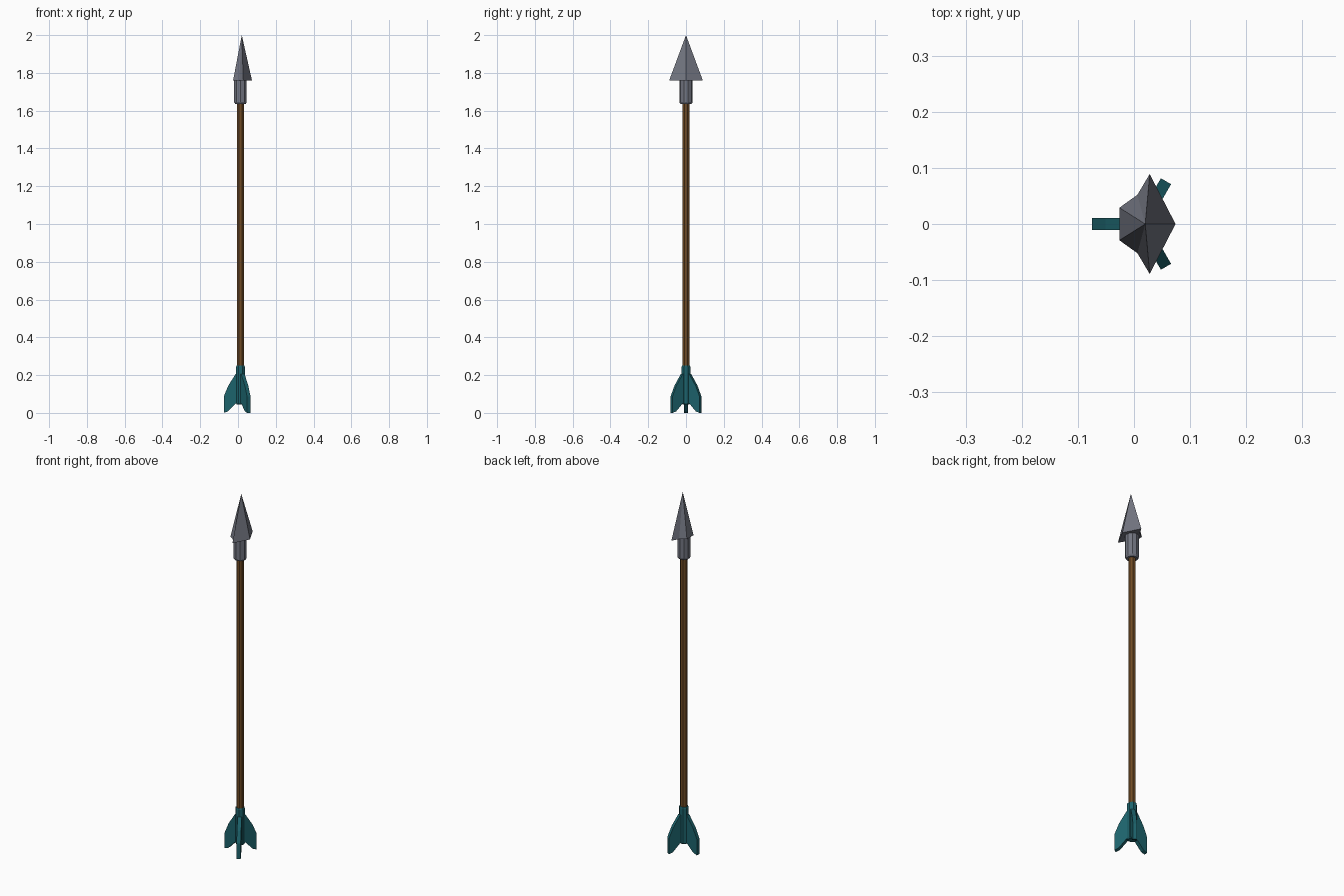
import bpy, bmesh, math
from mathutils import Matrix, Vector

if "Cube" in bpy.data.objects:
    bpy.data.objects.remove(bpy.data.objects["Cube"])

AX = 0.013  # x position of the arrow's axis


def material(name, rgb):
    m = bpy.data.materials.new(name)
    m.diffuse_color = (*rgb, 1)
    m.use_nodes = True
    m.node_tree.nodes["Principled BSDF"].inputs["Base Color"].default_value = m.diffuse_color
    return m


steel = material("steel grey", (0.17, 0.18, 0.22))
wood = material("brown wood", (0.16, 0.07, 0.018))
teal = material("teal feather", (0.012, 0.125, 0.15))


def finish(name, bm, mat):
    bmesh.ops.recalc_face_normals(bm, faces=bm.faces)
    me = bpy.data.meshes.new(name)
    bm.to_mesh(me)
    bm.free()
    me.materials.append(mat)
    ob = bpy.data.objects.new(name, me)
    bpy.context.collection.objects.link(ob)
    return ob


def lathe(name, profile, sides, mat):
    """Closed faceted column from (radius, z) rings."""
    bm = bmesh.new()
    rings = []
    for r, z in profile:
        angles = [2 * math.pi * (i + 0.5) / sides for i in range(sides)]
        rings.append([bm.verts.new((AX + r * math.cos(a), r * math.sin(a), z)) for a in angles])
    for lo, hi in zip(rings, rings[1:]):
        for i in range(sides):
            j = (i + 1) % sides
            bm.faces.new((lo[i], lo[j], hi[j], hi[i]))
    bm.faces.new(rings[0])
    bm.faces.new(rings[-1])
    return finish(name, bm, mat)


# Shaft, feather collar and head socket
lathe("shaft", [(0.019, 0.06), (0.019, 1.70)], 8, wood)
lathe("feather_collar", [(0.021, 0.045), (0.025, 0.052), (0.025, 0.245), (0.022, 0.25)], 8, teal)
lathe("head_socket", [(0.029, 1.635), (0.035, 1.645), (0.035, 1.77)], 10, steel)

# Arrow head: pointed pyramid on a star-like base
half = [(0.028, 0.089), (0.006, 0.052), (-0.026, 0.029)]
outline = [(0.074, 0)] + half + [(x, -y) for x, y in reversed(half)]
bm = bmesh.new()
apex = bm.verts.new((0.02, 0, 2.0))
centre = bm.verts.new((AX, 0, 1.765))
base = [bm.verts.new((x, y, 1.76)) for x, y in outline]
for a, b in zip(base, base[1:] + base[:1]):
    bm.faces.new((a, b, apex))
    bm.faces.new((b, a, centre))
finish("arrow_head", bm, steel)

# Three swept feathers around the tail
fin = [(0.01, 0.05), (0.026, 0.05), (0.066, 0.008), (0.088, 0.0),
       (0.088, 0.088), (0.064, 0.145), (0.026, 0.205), (0.01, 0.205)]
for k in range(3):
    bm = bmesh.new()
    rows = [[bm.verts.new((r, s * 0.0105, z)) for r, z in fin] for s in (-1, 1)]
    bm.faces.new(rows[0])
    bm.faces.new(rows[1])
    for i in range(len(fin)):
        j = (i + 1) % len(fin)
        bm.faces.new((rows[0][i], rows[0][j], rows[1][j], rows[1][i]))
    turn = Matrix.Translation((AX, 0, 0)) @ Matrix.Rotation(math.radians(60 + 120 * k), 4, 'Z')
    bmesh.ops.transform(bm, matrix=turn, verts=bm.verts)
    finish(f"feather_{k + 1}", bm, teal)
